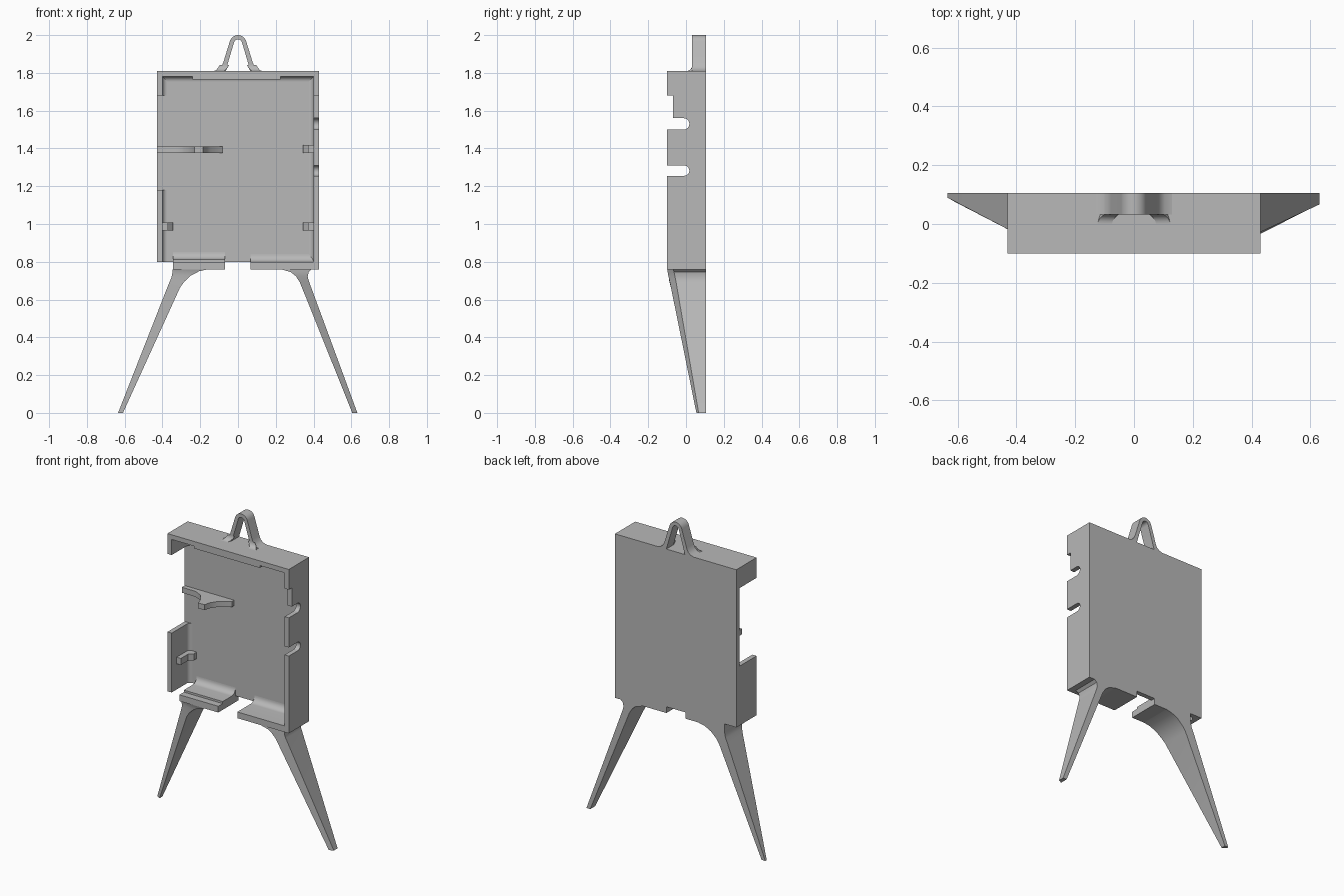
import bpy
import bmesh
from math import cos, sin, pi, radians

cube = bpy.data.objects.get("Cube")
if cube:
    bpy.data.objects.remove(cube, do_unlink=True)

grey = bpy.data.materials.new("plain grey")
grey.use_nodes = True
COLOUR = (0.48, 0.48, 0.48, 1)
grey.diffuse_color = COLOUR
grey.node_tree.nodes["Principled BSDF"].inputs["Base Color"].default_value = COLOUR

# Main dimensions
W, FRONT, BACK, FLOOR = 0.43, -0.10, 0.105, 0.075
LOW, HIGH, T = 0.80, 1.81, 0.03


def finish(name, bm):
    bmesh.ops.recalc_face_normals(bm, faces=bm.faces)
    mesh = bpy.data.meshes.new(name)
    bm.to_mesh(mesh)
    bm.free()
    mesh.materials.append(grey)
    ob = bpy.data.objects.new(name, mesh)
    bpy.context.collection.objects.link(ob)
    bpy.ops.object.select_all(action="DESELECT")
    ob.select_set(True)
    bpy.context.view_layer.objects.active = ob
    bpy.ops.object.shade_smooth_by_angle(angle=radians(30))
    return ob


def prism(name, pts, axis, lo, hi):
    """Extrude a 2D outline along one axis; outline uses the other two in order."""
    bm = bmesh.new()

    def ring(d):
        out = []
        for p in pts:
            co = list(p)
            co.insert("xyz".index(axis), d)
            out.append(bm.verts.new(co))
        return out
    a, b = ring(lo), ring(hi)
    bm.faces.new(a)
    bm.faces.new(b)
    for i in range(len(a)):
        j = (i + 1) % len(a)
        bm.faces.new((a[i], a[j], b[j], b[i]))
    return finish(name, bm)


def box(name, x, y, z):
    return prism(name, [(x[0], y[0]), (x[1], y[0]), (x[1], y[1]), (x[0], y[1])], "z", *z)


def arc(cx, cy, r, a0, a1, n=8):
    return [(cx + r * cos(radians(a0 + (a1 - a0) * i / n)),
             cy + r * sin(radians(a0 + (a1 - a0) * i / n))) for i in range(n + 1)]


# Back plate and top wall
box("back_plate", (-W, W), (FLOOR, BACK), (LOW, HIGH))
box("top_wall", (-W, W), (FRONT, FLOOR), (HIGH - T, HIGH))
box("top_lip", (-0.24, 0.225), (FRONT, -0.08), (1.765, HIGH - T))

# Left wall with two round-ended cable slots and a shallow step
wall = [(FLOOR, LOW), (FRONT, LOW)]
for z0, z1 in ((1.255, 1.31), (1.50, 1.56)):
    r = (z1 - z0) / 2
    front = FRONT if z0 < 1.4 else -0.07
    wall += [(FRONT, z0)] + arc(0.018 - r, z0 + r, r, -90, 90) + [(front, z1)]
wall += [(-0.07, 1.68), (FRONT, 1.68), (FRONT, HIGH - T), (FLOOR, HIGH - T)]
prism("left_wall", wall, "x", W - T, W)

# Right wall in two pieces with an opening between
box("right_wall_lower", (-W, -W + T), (FRONT, FLOOR), (LOW, 1.18))
box("right_wall_upper", (-W, -W + T), (FRONT, FLOOR), (1.68, HIGH - T))

# Inner corner fillets between walls and back plate
R = 0.025
for name, s, z0, z1 in (("left_fillet", 1, LOW, HIGH - T),
                        ("right_fillet_lower", -1, LOW, 1.18),
                        ("right_fillet_upper", -1, 1.68, HIGH - T)):
    curve = arc(W - T - R, FLOOR - R, R, 0, 90)
    prism(name, [(s * x, y) for x, y in curve + [(W - T, FLOOR)]], "z", z0, z1)
prism("top_fillet", arc(FLOOR - R, HIGH - T - R, R, 0, 90) + [(FLOOR, HIGH - T)],
      "x", -W + T, W - T)

# Bottom shelves, curving up into the back plate
bottom = [(FRONT, 0.76), (BACK, 0.76), (BACK, LOW), (FLOOR, LOW)]
prism("left_shelf", bottom + arc(FLOOR - 0.04, LOW + 0.04, 0.04, 0, -90) + [(FRONT, LOW)],
      "x", 0.065, W)
prism("right_shelf", bottom + arc(FLOOR - 0.04, 0.853, 0.04, 0, -90)
      + [(-0.055, 0.813), (-0.055, LOW), (FRONT, LOW)], "x", -0.345, -0.07)

# Support bracket with a curved nose
prism("centre_bracket", [(-W, FLOOR), (-W, 0.047), (-0.33, 0.045), (-0.28, 0.02),
                         (-0.245, -0.03), (-0.23, -0.075), (-0.185, -0.075),
                         (-0.175, -0.035), (-0.145, 0.01), (-0.08, 0.055),
                         (-0.08, FLOOR)], "z", 1.375, 1.41)

# Small side stops
for name, s, z in (("left_stop_upper", 1, 1.375), ("left_stop_lower", 1, 0.965),
                   ("right_stop_lower", -1, 0.965)):
    prism(name, [(s * x, y) for x, y in ((0.40, -0.05), (0.37, -0.05), (0.37, 0.02),
                                         (0.345, 0.045), (0.345, FLOOR), (0.40, FLOOR))],
          "z", z, z + 0.042)

# Hanging loop with flared feet
half = [(0.13, HIGH), (0.105, 1.817), (0.088, 1.832), (0.078, 1.855)]
inner = [(-0.066, HIGH)] + arc(0, 1.955, 0.022, 165, 15) + [(0.066, HIGH)]
prism("hanging_loop", half + arc(0, 1.955, 0.045, 15, 165, 12)
      + [(-x, z) for x, z in reversed(half)] + inner, "y", 0.033, BACK)
for name, s in (("left_loop_foot", 1), ("right_loop_foot", -1)):
    foot = prism(name, [(0.033, HIGH)] + arc(0.001, 1.842, 0.032, 0, -90),
                 "x", 0.066, 0.115)
    # Lean the foot to follow the loop
    for v in foot.data.vertices:
        v.co.x = s * (v.co.x - 0.6 * (v.co.z - HIGH) + (0.033 - v.co.y) * 0.3)
    bm = bmesh.new()
    bm.from_mesh(foot.data)
    bmesh.ops.recalc_face_normals(bm, faces=bm.faces)
    bm.to_mesh(foot.data)
    bm.free()


def leg(name, sections):
    """Loft sections of inner and outer front edges back to the rear plane."""
    bm = bmesh.new()
    rings = []
    for (xi, zi, yi), (xo, zo, yo) in sections:
        rings.append([bm.verts.new(c) for c in ((xi, yi, zi), (xo, yo, zo),
                                                (xo, BACK, zo), (xi, BACK, zi))])
    bm.faces.new(rings[0])
    bm.faces.new(rings[-1])
    for a, b in zip(rings, rings[1:]):
        for i in range(4):
            j = (i + 1) % 4
            bm.faces.new((a[i], a[j], b[j], b[i]))
    finish(name, bm)


# Splayed tapering legs
leg("left_leg", [((0.605, 0, 0.055), (0.632, 0, 0.067)),
                 ((0.328, 0.69, -0.085), (0.376, 0.695, -0.053)),
                 ((0.307, 0.723, -0.093), (0.369, 0.72, -0.058)),
                 ((0.28, 0.745, -0.097), (0.374, 0.745, -0.063)),
                 ((0.222, 0.762, FRONT), (0.392, 0.762, -0.068))])
leg("right_leg", [((-0.609, 0, 0.075), (-0.635, 0, 0.09)),
                  ((-0.307, 0.663, -0.08), (-0.368, 0.68, -0.05)),
                  ((-0.284, 0.695, -0.088), (-0.355, 0.71, -0.06)),
                  ((-0.25, 0.727, -0.093), (-0.349, 0.73, -0.07)),
                  ((-0.205, 0.75, -0.097), (-0.347, 0.75, -0.08)),
                  ((-0.15, 0.762, FRONT), (-0.345, 0.762, -0.09))])
